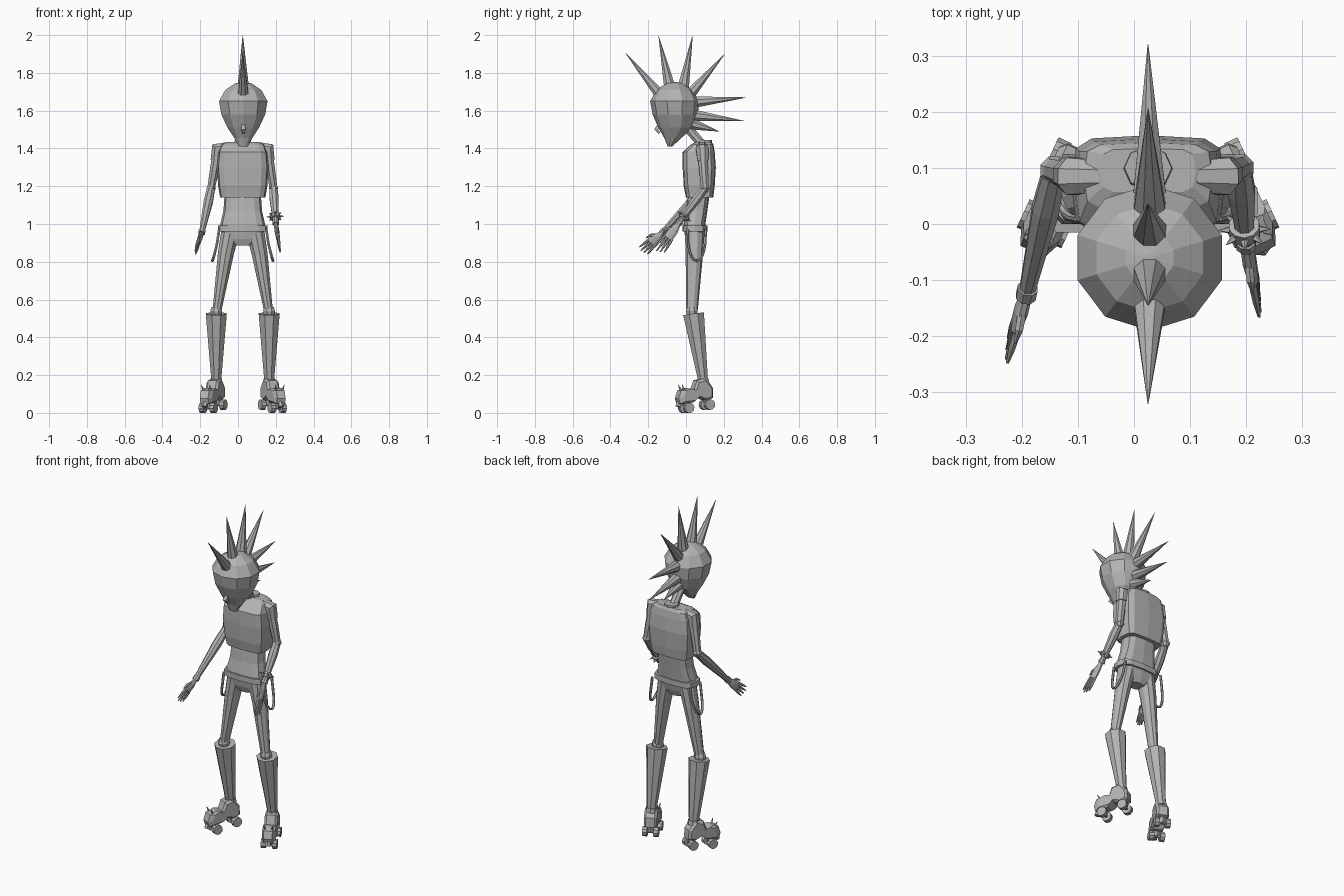
import bpy
from math import cos, sin, pi, radians
from mathutils import Vector, Matrix

if "Cube" in bpy.data.objects:
    bpy.data.objects.remove(bpy.data.objects["Cube"])

grey = bpy.data.materials.new("plain_grey")
grey.use_nodes = True
grey.diffuse_color = (0.45, 0.45, 0.45, 1)
grey.node_tree.nodes["Principled BSDF"].inputs["Base Color"].default_value = (0.45, 0.45, 0.45, 1)

MID = 0.025  # body centre line
X, Z = Vector((1, 0, 0)), Vector((0, 0, 1))


def skin(name, rings, matrix=None):
    """Join equal rings of points with quads and cap both ends."""
    n = len(rings[0])
    verts = [p for ring in rings for p in ring]
    faces = [(a * n + i, a * n + (i + 1) % n, (a + 1) * n + (i + 1) % n, (a + 1) * n + i)
             for a in range(len(rings) - 1) for i in range(n)]
    faces += [tuple(reversed(range(n))), tuple(range(len(verts) - n, len(verts)))]
    me = bpy.data.meshes.new(name)
    me.from_pydata(verts, [], faces)
    if matrix:
        me.transform(matrix)
    me.materials.append(grey)
    ob = bpy.data.objects.new(name, me)
    bpy.context.collection.objects.link(ob)
    return ob


def loft(name, levels, n=12, square=2.0, turn=0.0, cx=MID):
    """Stack of rounded-box outlines given as (z, centre y, half width, half depth)."""
    def bend(c):
        return (abs(c) ** (2 / square)) * (1 if c >= 0 else -1)
    angles = [turn + 2 * pi * i / n for i in range(n)]
    return skin(name, [[(cx + rx * bend(cos(a)), cy + ry * bend(sin(a)), z) for a in angles]
                       for z, cy, rx, ry in levels])


def tube(name, points, radii, n=8, ref=X, matrix=None):
    """Tube along points; each radius is a number or (along ref, across)."""
    pts = [Vector(p) for p in points]
    rings = []
    for i, p in enumerate(pts):
        t = (pts[min(i + 1, len(pts) - 1)] - pts[max(i - 1, 0)]).normalized()
        u = (ref - t * ref.dot(t)).normalized()
        v = t.cross(u)
        r = radii[i] if isinstance(radii[i], tuple) else (radii[i], radii[i])
        rings.append([p + u * r[0] * cos(a) + v * r[1] * sin(a)
                      for a in [2 * pi * (k + 0.5) / n for k in range(n)]])
    return skin(name, rings, matrix)


# Head, nose and neck
loft("head", [(1.41, -0.085, 0.025, 0.012), (1.455, -0.07, 0.05, 0.045), (1.51, -0.055, 0.088, 0.092),
              (1.58, -0.057, 0.122, 0.12), (1.65, -0.06, 0.135, 0.13), (1.71, -0.06, 0.1, 0.096),
              (1.745, -0.06, 0.045, 0.045), (1.752, -0.06, 0.008, 0.008)], n=10, turn=radians(18), cx=0.028)
tube("nose", [(0.028, -0.135, 1.55), (0.028, -0.158, 1.5), (0.028, -0.14, 1.48)],
     [0.004, (0.018, 0.014), 0.008], n=4)
tube("neck", [(MID, 0.0, 1.52), (MID, 0.06, 1.45), (MID, 0.11, 1.38)], [0.026, 0.026, 0.032])

# Mohawk spikes: base (y, z) to tip (y, z)
spikes = [(-0.125, 1.67, -0.32, 1.905), (-0.085, 1.72, -0.145, 1.995), (-0.015, 1.72, 0.035, 2.0),
          (0.015, 1.68, 0.205, 1.90), (0.04, 1.645, 0.32, 1.67), (0.04, 1.575, 0.31, 1.545),
          (0.03, 1.53, 0.175, 1.49)]
for i, (y0, z0, y1, z1) in enumerate(spikes):
    tube(f"hair_spike_{i + 1}", [(0.028, y0, z0), (0.025, y1, z1)], [0.033, 0.0008], n=8)

# Torso, collar, waist, belt, pelvis
loft("vest", [(1.14, 0.072, 0.12, 0.072), (1.2, 0.07, 0.13, 0.082), (1.3, 0.07, 0.137, 0.088),
              (1.38, 0.067, 0.13, 0.085), (1.42, 0.085, 0.115, 0.06), (1.435, 0.095, 0.085, 0.04)],
     n=12, square=4.5)
loft("collar", [(1.4, 0.095, 0.05, 0.045), (1.445, 0.1, 0.042, 0.038)], n=8)
loft("waist", [(0.97, 0.045, 0.118, 0.058), (1.0, 0.045, 0.118, 0.058), (1.07, 0.057, 0.102, 0.056),
               (1.16, 0.068, 0.096, 0.058)], n=12, square=3)
loft("belt", [(0.96, 0.047, 0.132, 0.066), (0.992, 0.047, 0.132, 0.066)], n=12, square=3.2)
loft("pelvis", [(0.885, 0.045, 0.04, 0.035), (0.92, 0.045, 0.095, 0.048), (0.97, 0.047, 0.118, 0.058)],
     n=12, square=3)

# Legs, hanging straps and skates
boot_profile = [(-0.14, 0.055), (-0.145, 0.085), (-0.125, 0.125), (-0.085, 0.132), (-0.05, 0.118),
                (-0.025, 0.165), (0.025, 0.17), (0.045, 0.14), (0.06, 0.115), (0.055, 0.06),
                (0.015, 0.052), (-0.03, 0.075), (-0.065, 0.052)]
for side, word in ((-1, "right"), (1, "left")):
    kx = MID + side * 0.14
    tube(f"{word}_thigh", [(MID + side * 0.068, 0.046, 0.95), (MID + side * 0.09, 0.044, 0.84), (kx - side * 0.005, 0.032, 0.55)],
         [(0.05, 0.052), (0.044, 0.046), (0.025, 0.031)], n=10)
    tube(f"{word}_knee", [(kx, 0.03, 0.56), (kx, 0.031, 0.54), (kx, 0.034, 0.5)], [0.026, 0.034, 0.026])
    tube(f"{word}_boot_shaft", [(kx, 0.092, 0.16), (kx, 0.04, 0.525)], [0.027, 0.06], n=8)
    tube(f"{word}_ankle_cuff", [(kx, 0.093, 0.155), (kx, 0.09, 0.18)], [0.034, 0.032])
    arc = [pi * k / 10 for k in range(11)]
    tube(f"{word}_hip_strap", [(MID + side * (0.125 + 0.035 * sin(a)), 0.057 - 0.048 * cos(a), 0.97 - 0.165 * sin(a) ** 0.7)
                               for a in arc], [(0.008, 0.006)] * 11, n=6)

    # Skate faces -y, is tipped slightly toe-down and turned outward
    place = (Matrix.Translation((kx, 0.092, 0.0125)) @ Matrix.Rotation(side * radians(25), 4, "Z")
             @ Matrix.Rotation(radians(8), 4, "X"))
    skin(f"{word}_skate_boot", [[(x, y * s, 0.1 + (z - 0.1) * s) for y, z in boot_profile]
                                for x, s in ((-0.036, 0.8), (-0.024, 1), (0.024, 1), (0.036, 0.8))], place)
    for y, end in ((-0.098, "front"), (0.025, "rear")):
        tube(f"{word}_{end}_axle", [(-0.04, y, 0.028), (0.04, y, 0.028)], [0.009] * 2, 6, Z, place)
        tube(f"{word}_{end}_truck", [(0, y, 0.025), (0, y, 0.07)], [0.014, 0.022], 6, X, place)
        for w in (-1, 1):
            tube(f"{word}_{end}_wheel", [(w * 0.018, y, 0.028), (w * 0.044, y, 0.028)], [0.028] * 2, 10, Z, place)
    tube(f"{word}_toe_stop", [(0, -0.13, 0.07), (0, -0.143, 0.04)], [0.012, 0.017], 6, X, place)
    for w in (-1, 1):
        tube(f"{word}_boot_stud", [(w * 0.018, -0.105, 0.12), (w * 0.026, -0.115, 0.155)], [0.008, 0.0008], 5, X, place)


def arm(word, shoulder, elbow, wrist, tip):
    s, e, w, t = (Vector(p) for p in (shoulder, elbow, wrist, tip))
    out = (s - Vector((MID, s.y, s.z))).normalized()
    tube(f"{word}_sleeve", [s - out * 0.045 + Z * 0.005, s + out * 0.005, s.lerp(e, 0.3)],
         [0.03, 0.036, 0.031], 8, Vector((0, 1, 0)))
    tube(f"{word}_upper_arm", [s, s.lerp(e, 0.5), e], [0.027, 0.026, 0.022])
    tube(f"{word}_elbow", [e + Z * 0.022, e, e - Z * 0.022], [0.016, 0.027, 0.016])
    tube(f"{word}_forearm", [e, e.lerp(w, 0.3), w], [0.022, 0.026, 0.014])
    tube(f"{word}_wrist_cuff", [e.lerp(w, 0.93), w], [0.019, 0.019])
    # Hand: flat palm, four fingers and a thumb
    d = (t - w).normalized()
    spread = d.cross(X).normalized()
    length = (t - w).length
    palm_end = w + d * length * 0.5
    tube(f"{word}_palm", [w, w + d * length * 0.22, palm_end],
         [(0.013, 0.011), (0.026, 0.013), (0.028, 0.01)], 8, spread)
    for k in range(4):
        f = k - 1.5
        end = palm_end + spread * f * 0.019 + d * length * (0.5 - 0.06 * abs(f - 0.3))
        base = palm_end + spread * f * 0.014 - d * 0.005
        tube(f"{word}_finger_{k + 1}", [base, base.lerp(end, 0.5), end], [0.0075, 0.007, 0.003], 6)
    # Thumb on the forward, upper edge of the palm
    up = spread if spread.y < 0 else -spread
    base = w + d * length * 0.2 + up * 0.015
    tube(f"{word}_thumb", [base, base + up * 0.018 + d * 0.02, base + up * 0.024 + d * 0.048],
         [0.009, 0.008, 0.003], 6)


arm("right", (-0.105, 0.085, 1.4), (-0.142, 0.095, 1.19), (-0.193, -0.13, 0.95), (-0.228, -0.235, 0.85))
arm("left", (0.155, 0.085, 1.4), (0.188, 0.1, 1.19), (0.2, -0.04, 1.0), (0.225, -0.15, 0.85))

# Studded bracelet on the left forearm
centre = Vector((0.197, -0.01, 1.04))
axis = Vector((0.012, -0.14, -0.19)).normalized()
tube("bracelet", [centre - axis * 0.013, centre + axis * 0.013], [0.028] * 2, 10)
u = (X - axis * X.dot(axis)).normalized()
v = axis.cross(u)
for k in range(8):
    ray = u * cos(k * pi / 4) + v * sin(k * pi / 4)
    tube(f"bracelet_stud_{k + 1}", [centre + ray * 0.024, centre + ray * 0.046], [0.008, 0.0008], 5, axis)

# Make every surface face outward
import bmesh
for ob in bpy.context.collection.objects:
    if ob.type == "MESH":
        bm = bmesh.new()
        bm.from_mesh(ob.data)
        bmesh.ops.recalc_face_normals(bm, faces=bm.faces)
        bm.to_mesh(ob.data)
        bm.free()
